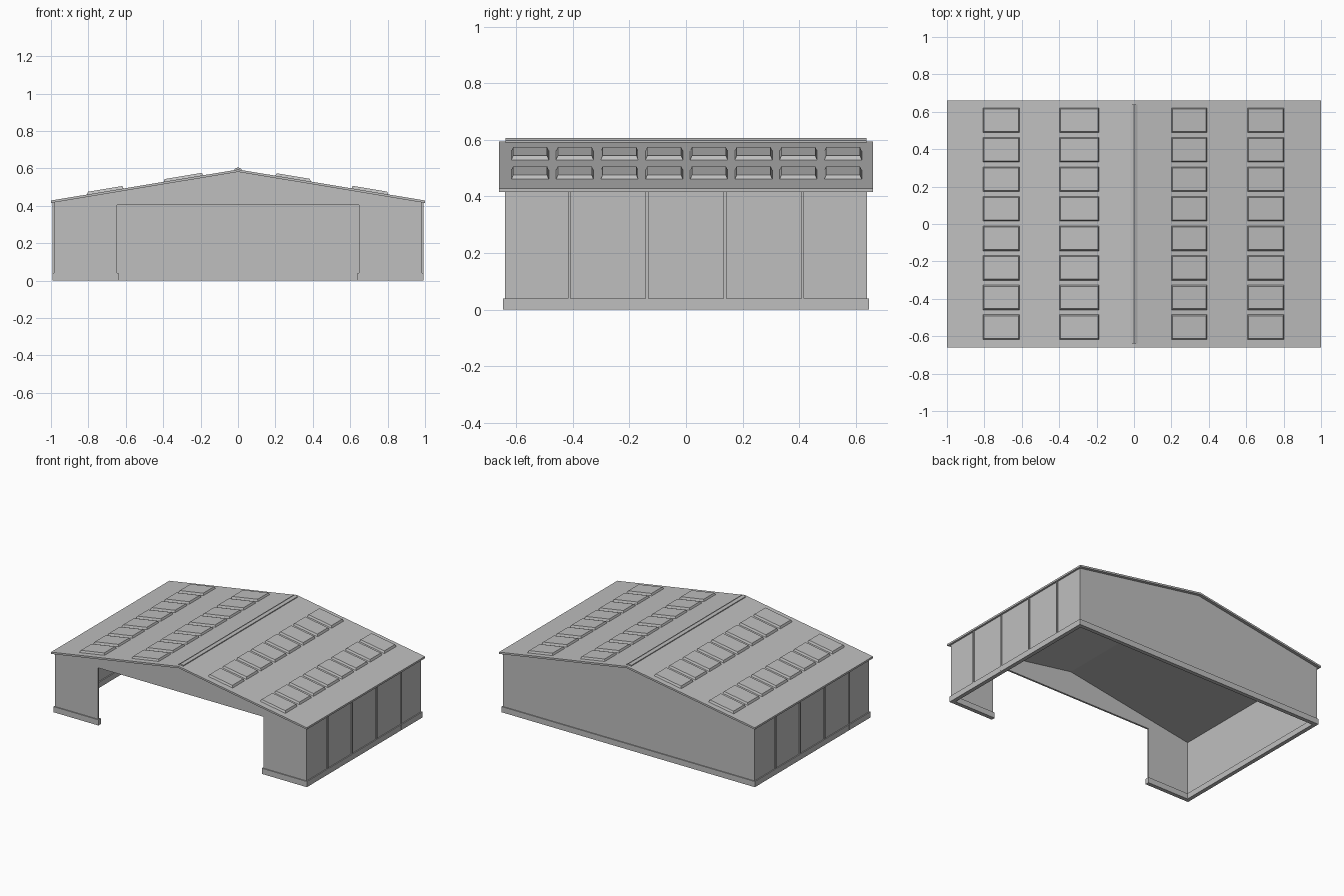
import bpy
import bmesh
from mathutils import Vector

if "Cube" in bpy.data.objects:
    bpy.data.objects.remove(bpy.data.objects["Cube"], do_unlink=True)

# One plain grey for the whole building
grey = bpy.data.materials.new("plain grey")
grey.use_nodes = True
grey.diffuse_color = (0.52, 0.52, 0.52, 1)
grey.node_tree.nodes["Principled BSDF"].inputs["Base Color"].default_value = grey.diffuse_color

EAVE, RIDGE, THICK = 0.428, 0.594, 0.013
SLOPE = RIDGE - EAVE
WALL_X, WALL_Y, WALL_T = 0.984, 0.639, 0.013
BASE_X, BASE_Y, BASE_T, BASE_H = 0.991, 0.646, 0.028, 0.04
DOOR, DOOR_TOP = 0.647, 0.403


def roof_z(x):
    return RIDGE - SLOPE * abs(x)


def finish(name, bm):
    bmesh.ops.recalc_face_normals(bm, faces=bm.faces)
    mesh = bpy.data.meshes.new(name)
    bm.to_mesh(mesh)
    bm.free()
    mesh.materials.append(grey)
    obj = bpy.data.objects.new(name, mesh)
    bpy.context.scene.collection.objects.link(obj)
    return obj


def prism(name, profile, y0, y1):
    """Extrude an xz outline from y0 to y1."""
    bm = bmesh.new()
    face = bm.faces.new([bm.verts.new((x, y0, z)) for x, z in profile])
    out = bmesh.ops.extrude_face_region(bm, geom=[face])
    verts = [v for v in out["geom"] if isinstance(v, bmesh.types.BMVert)]
    bmesh.ops.translate(bm, verts=verts, vec=(0, y1 - y0, 0))
    return finish(name, bm)


def box(name, x0, x1, y0, y1, z0, z1):
    return prism(name, [(x0, z0), (x1, z0), (x1, z1), (x0, z1)], y0, y1)


def skylight(name, x0, x1, y, half):
    """Tapered panel lying on the roof slope."""
    rise, inset = 0.014, 0.008
    bm = bmesh.new()
    rings = []
    for inn, up in ((0, -0.004), (inset, rise)):
        a, b, h = x0 + inn, x1 - inn, half - inn
        rings.append([bm.verts.new((x, y + s, roof_z(x) + up))
                      for x, s in ((a, -h), (b, -h), (b, h), (a, h))])
    low, top = rings
    bm.faces.new(low)
    bm.faces.new(top)
    for i in range(4):
        j = (i + 1) % 4
        bm.faces.new((low[i], low[j], top[j], top[i]))
    return finish(name, bm)


# Gable walls: closed at the back, wide opening at the front
top = [(WALL_X, roof_z(WALL_X) - THICK / 2), (0, RIDGE - THICK / 2),
       (-WALL_X, roof_z(WALL_X) - THICK / 2)]
prism("back_wall", [(-WALL_X, 0.01), (WALL_X, 0.01)] + top, WALL_Y - WALL_T, WALL_Y)
prism("front_wall", [(-WALL_X, 0.01), (-DOOR, 0.01), (-DOOR, DOOR_TOP), (DOOR, DOOR_TOP),
                     (DOOR, 0.01), (WALL_X, 0.01)] + top, -WALL_Y, -WALL_Y + WALL_T)

# Side walls, ribs and footings on both sides
for side, s in (("left", 1), ("right", -1)):
    box(side + "_wall", s * (WALL_X - WALL_T), s * WALL_X, -WALL_Y, WALL_Y, 0.01, EAVE - 0.006)
    box(side + "_footing", s * (BASE_X - BASE_T), s * BASE_X, -BASE_Y, BASE_Y, 0, BASE_H)
    box(side + "_front_footing", s * (DOOR - 0.008), s * (BASE_X - BASE_T),
        -BASE_Y, -BASE_Y + BASE_T, 0, BASE_H)
    for i in range(4):
        y = (i - 1.5) * 0.275
        box(f"{side}_wall_rib_{i + 1}", s * (WALL_X - 0.005), s * (BASE_X + 0.001),
            y - 0.005, y + 0.005, 0.005, EAVE - 0.008)
box("back_footing", -BASE_X + BASE_T, BASE_X - BASE_T, BASE_Y - BASE_T, BASE_Y, 0, BASE_H)

# Pitched roof sheet and ridge cap
prism("roof", [(-1, EAVE - THICK), (0, RIDGE - THICK), (1, EAVE - THICK),
               (1, EAVE), (0, RIDGE), (-1, EAVE)], -0.66, 0.66)
cap = 0.018
prism("ridge_cap", [(-cap, roof_z(cap) - 0.002), (cap, roof_z(cap) - 0.002),
                    (cap, roof_z(cap) + 0.006), (0, RIDGE + 0.012),
                    (-cap, roof_z(cap) + 0.006)], -0.638, 0.638)

# Four columns of raised roof panels
columns = ((-0.81, -0.61), (-0.4, -0.185), (0.198, 0.392), (0.605, 0.805))
for c, (x0, x1) in enumerate(columns):
    for r in range(8):
        skylight(f"roof_panel_{c + 1}_{r + 1}", x0, x1, (r - 3.5) * 0.158 + 0.002, 0.068)
